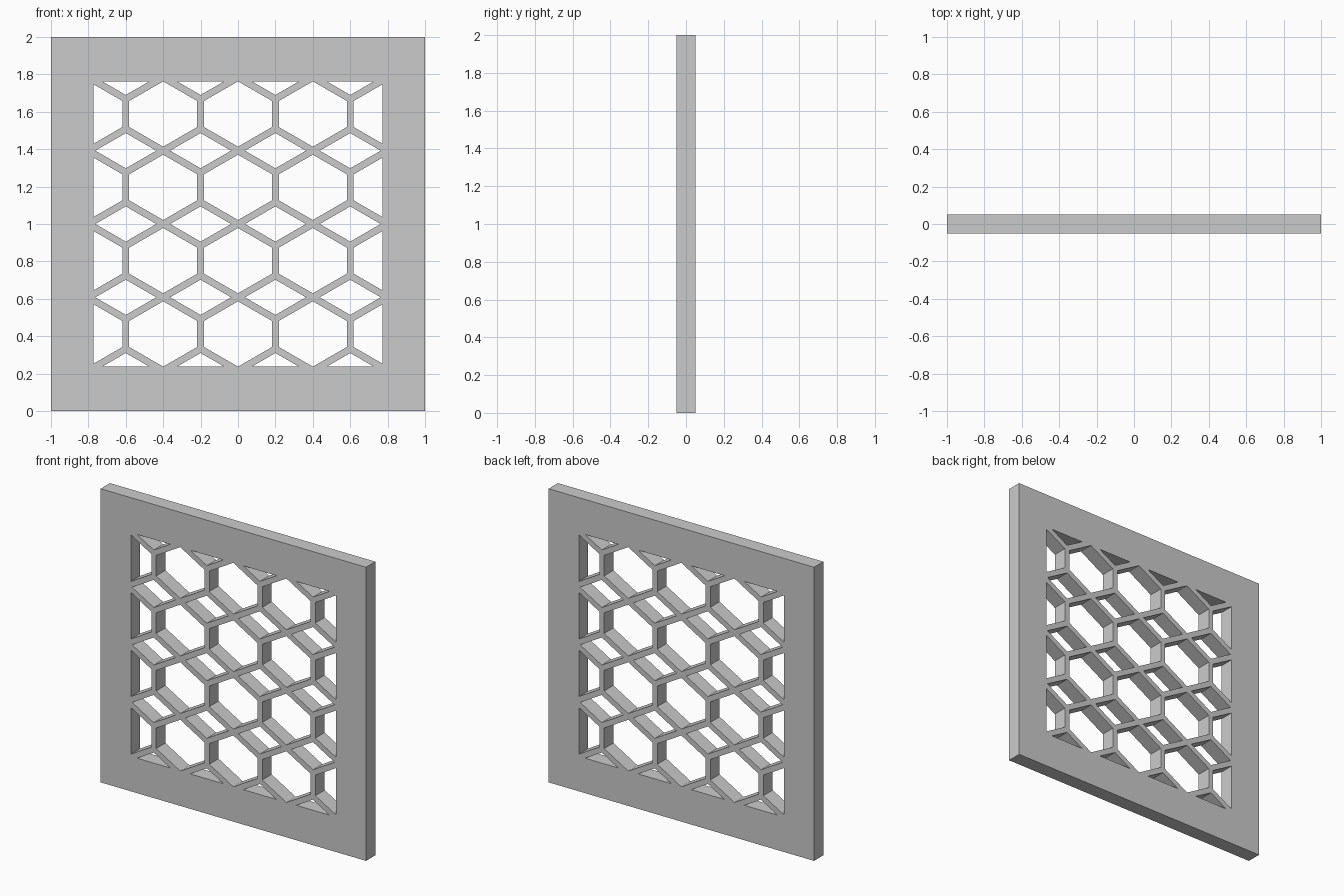
import bpy, bmesh, math
from mathutils import Vector

if "Cube" in bpy.data.objects:
    bpy.data.objects.remove(bpy.data.objects["Cube"])

THICK = 0.1             # panel depth
PX, PZ = 0.4, 0.392     # lattice pitch
BAR = 0.037             # bar width
OX, OZ = 0.772, 0.762   # half size of the lattice window
S = math.tan(math.radians(30))
T = BAR / 2 / math.cos(math.radians(30))   # vertical half thickness of a sloped bar


def add_face(bm, cx, cz, pts):
    bm.faces.new([bm.verts.new((cx + x, -THICK, cz + z)) for x, z in pts])


# outlines of the two kinds of opening
dw, dh = PX / 2 - T / S, PX / 2 * S - T
diamond = [(-dw, 0), (0, -dh), (dw, 0), (0, dh)]
hw, hh = PX / 2 - BAR / 2, PZ / 2 - T
hs = hh - hw * S
hexagon = [(0, hh), (-hw, hs), (-hw, -hs), (0, -hh), (hw, -hs), (hw, hs)]

# lay out the openings
bm = bmesh.new()
for row in range(4):
    for col in range(-2, 3):
        add_face(bm, col * PX, 1 + (row - 1.5) * PZ, hexagon)
for row in range(-2, 3):
    for col in range(4):
        add_face(bm, (col - 1.5) * PX, 1 + row * PZ, diamond)

# trim the openings to the window
for n, d in (((1, 0, 0), OX), ((-1, 0, 0), OX), ((0, 0, 1), OZ), ((0, 0, -1), OZ)):
    bmesh.ops.bisect_plane(bm, geom=bm.verts[:] + bm.edges[:] + bm.faces[:], dist=1e-6,
                           plane_co=Vector((0, 0, 1)) + Vector(n) * d, plane_no=n,
                           clear_outer=True)

# turn the openings into prisms
ext = bmesh.ops.extrude_face_region(bm, geom=bm.faces[:])
bmesh.ops.translate(bm, vec=(0, 2 * THICK, 0),
                    verts=[g for g in ext["geom"] if isinstance(g, bmesh.types.BMVert)])
bmesh.ops.recalc_face_normals(bm, faces=bm.faces[:])
mesh = bpy.data.meshes.new("opening_cutter")
bm.to_mesh(mesh)
bm.free()
cutter = bpy.data.objects.new("opening_cutter", mesh)
bpy.context.collection.objects.link(cutter)
cutter.hide_render = True

# panel with lattice
bpy.ops.mesh.primitive_cube_add(size=1, location=(0, 0, 1))
panel = bpy.context.object
panel.name = "lattice_panel"
panel.scale = (2, THICK, 2)
bpy.ops.object.transform_apply(location=True, scale=True)
cut = panel.modifiers.new("openings", 'BOOLEAN')
cut.operation = 'DIFFERENCE'
cut.solver = 'EXACT'
cut.object = cutter
bpy.ops.object.modifier_apply(modifier=cut.name)
bpy.data.objects.remove(cutter)
